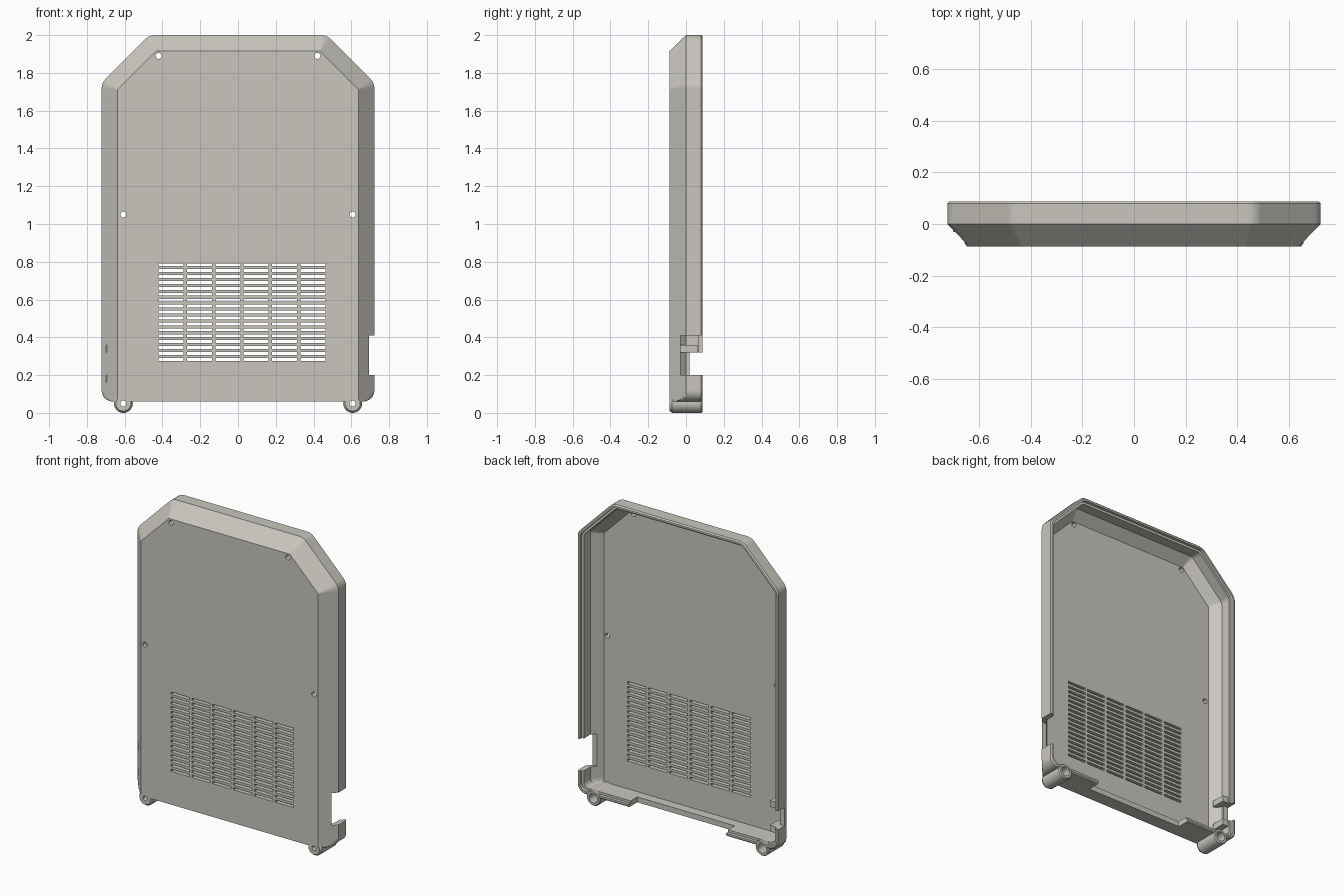
import bpy, bmesh, math
from mathutils import Matrix, Vector

if "Cube" in bpy.data.objects:
    bpy.data.objects.remove(bpy.data.objects["Cube"])

W, H, DIAG = 0.722, 2.0, 2.47      # half width, height, shoulder line x + z
DEPTH, BOTTOM = 0.088, 0.06        # half depth, underside height

casing_mat = bpy.data.materials.new("warm_grey_plastic")
casing_mat.diffuse_color = (0.58, 0.565, 0.51, 1)
casing_mat.use_nodes = True
casing_mat.node_tree.nodes["Principled BSDF"].inputs["Base Color"].default_value = casing_mat.diffuse_color


def new_object(name, bm):
    bmesh.ops.recalc_face_normals(bm, faces=bm.faces)
    mesh = bpy.data.meshes.new(name)
    bm.to_mesh(mesh)
    bm.free()
    mesh.materials.append(casing_mat)
    ob = bpy.data.objects.new(name, mesh)
    bpy.context.collection.objects.link(ob)
    return ob


def loft(name, loops):
    bm = bmesh.new()
    rings = [[bm.verts.new(p) for p in loop] for loop in loops]
    n = len(rings[0])
    for a, b in zip(rings, rings[1:]):
        for i in range(n):
            j = (i + 1) % n
            bm.faces.new((a[i], a[j], b[j], b[i]))
    bm.faces.new(rings[0])
    bm.faces.new(rings[-1][::-1])
    return new_object(name, bm)


def boxes(name, bounds):
    bm = bmesh.new()
    for lo, hi in bounds:
        lo, hi = Vector(lo), Vector(hi)
        m = Matrix.Translation((lo + hi) / 2) @ Matrix.Diagonal((*(hi - lo), 1))
        bmesh.ops.create_cube(bm, size=1, matrix=m)
    return new_object(name, bm)


def lathe(name, x, z, profile, n=32):
    """Round part along y from (radius, y) pairs."""
    return loft(name, [[(x + r * math.cos(i * math.tau / n), y,
                         z + r * math.sin(i * math.tau / n)) for i in range(n)]
                       for r, y in profile])


def boolean(target, tool, op):
    mod = target.modifiers.new(op, 'BOOLEAN')
    mod.object, mod.operation, mod.solver = tool, op, 'EXACT'
    bpy.context.view_layer.objects.active = target
    bpy.ops.object.modifier_apply(modifier=mod.name)
    bpy.data.objects.remove(tool)


def outline(d, y, base):
    """Casing outline inset by d; base is the inset of the rounded underside."""
    half = []
    r, w = 0.06 - base * 0.8, W - base
    for i in range(9):                                   # bottom corner
        a = i * math.pi / 16
        half.append((min(w - r + r * math.sin(a), W - d),
                     BOTTOM + base + r - r * math.cos(a)))
    x, z, c = W - d, H - d, DIAG - math.sqrt(2) * d
    lower, upper = Vector((x, c - x)), Vector((c - z, z))
    t = max(0.002, 0.03 * (1 - d / 0.085))
    s = Vector((-1, 1)).normalized() * t
    for p0, p1, p2 in ((lower - Vector((0, t)), lower, lower + s),
                       (upper - s, upper, upper - Vector((t, 0)))):
        for i in range(5):                               # softened shoulders
            u = i / 4
            half.append(tuple(p0 * (1 - u) ** 2 + p1 * 2 * u * (1 - u) + p2 * u * u))
    full = half + [(-px, pz) for px, pz in reversed(half)]
    return [(px, y, pz) for px, pz in full]


# Hollow casing: sloped front, side wall, stepped rim, inner wall and floor
sections = [(d, -d * DEPTH / 0.085, 0) for d in (0.085, 0.06, 0.045, 0.03, 0.015, 0)]
sections += [(0, 0.08, 0), (0.008, DEPTH, 0.008), (0.02, DEPTH, 0.02),
             (0.02, 0.068, 0.02), (0.035, 0.068, 0.035), (0.035, 0, 0.035),
             (0.09, -0.06, 0.035)]
casing = loft("back_casing", [outline(*s) for s in sections])

# Left socket brackets
boolean(casing, boxes("brackets", [((-0.70, -0.03, z), (-0.645, 0.06, z + 0.04))
                                   for z in (0.16, 0.32)]), 'UNION')

# Bottom rim is shallow between two end tabs
boolean(casing, boxes("rim_cutter", [((-0.35, 0.0, 0), (0.35, 0.2, 0.14))]), 'DIFFERENCE')

# Side openings
boolean(casing, boxes("side_cutter", [((0.64, -0.03, 0.2), (0.8, 0.2, 0.41)),
                                      ((-0.8, 0.018, 0.2), (-0.63, 0.2, 0.32))]), 'DIFFERENCE')

# Foot bosses with counterbored screw holes
for sx in (-1, 1):
    x = sx * 0.607
    boolean(casing, lathe("boss", x, 0.05, [(0.04, -0.087), (0.05, -0.073),
                                            (0.05, 0.08), (0.044, 0.087)]), 'UNION')
    boolean(casing, lathe("bore", x, 0.05, [(0.016, -0.2), (0.016, -0.04),
                                            (0.03, -0.039), (0.03, 0.2)]), 'DIFFERENCE')
    # Upper and middle screw holes
    for hx, hz in ((0.42, 1.89), (0.607, 1.05)):
        boolean(casing, lathe("hole", sx * hx, hz, [(0.016, -0.2), (0.016, -0.03)], 20),
                'DIFFERENCE')

# Ventilation slots
slots = []
for col in range(6):
    for row in range(17):
        x, z = -0.42 + col * 0.15, 0.276 + row * 0.0313
        slots.append(((x, -0.2, z), (x + 0.132, 0, z + 0.015)))
boolean(casing, boxes("slot_cutter", slots), 'DIFFERENCE')

# Smooth the rounded corners, keep flat panels flat
bpy.ops.object.select_all(action='DESELECT')
casing.select_set(True)
bpy.context.view_layer.objects.active = casing
bpy.ops.object.shade_smooth_by_angle(angle=math.radians(25))
weighted = casing.modifiers.new("flat_panels", 'WEIGHTED_NORMAL')
weighted.keep_sharp = True
